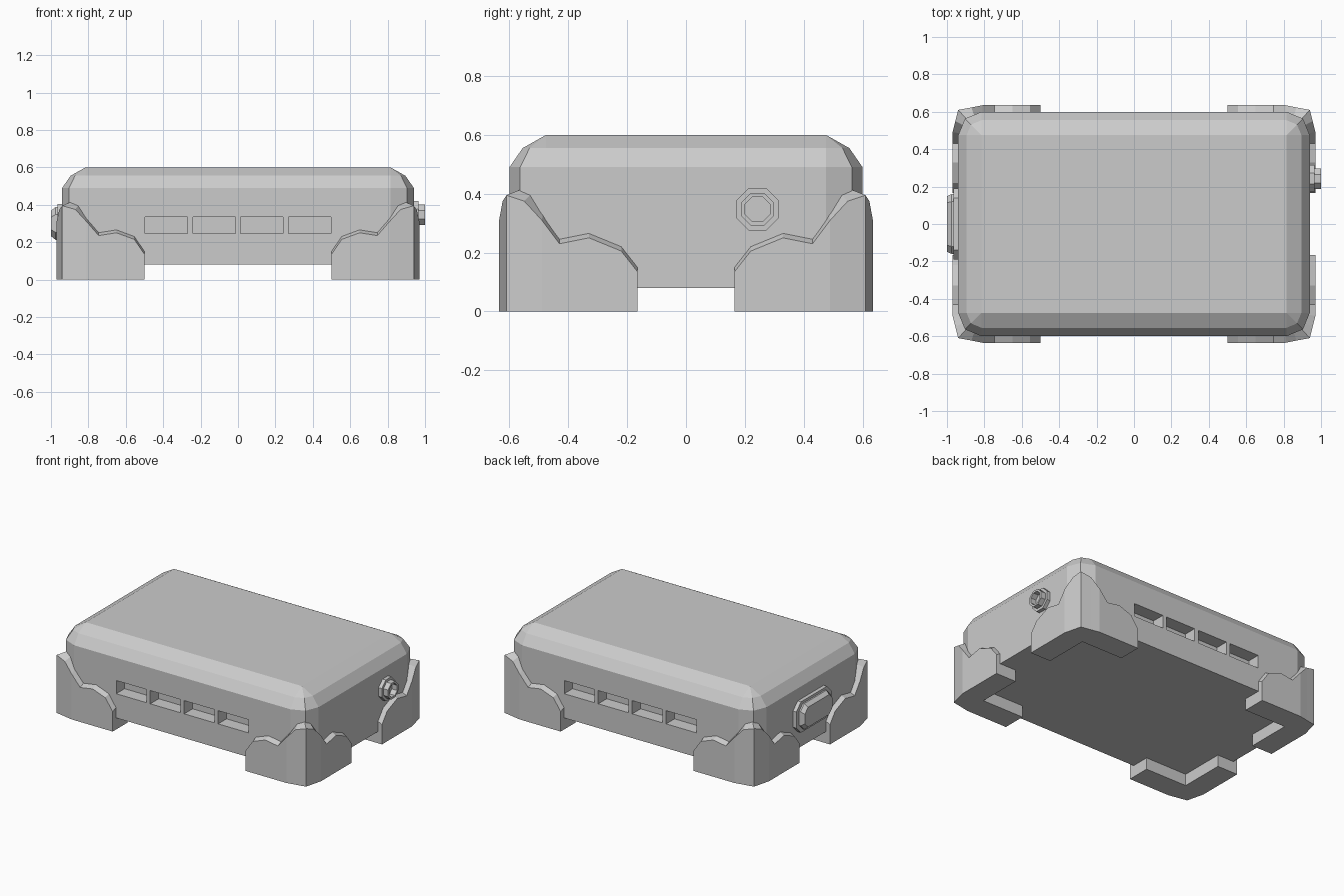
import bpy, bmesh, math
from mathutils import Vector

if "Cube" in bpy.data.objects:
    bpy.data.objects.remove(bpy.data.objects["Cube"])

grey = bpy.data.materials.new("plain grey")
grey.use_nodes = True
grey.diffuse_color = (0.6, 0.6, 0.6, 1)
grey.node_tree.nodes["Principled BSDF"].inputs["Base Color"].default_value = (0.6, 0.6, 0.6, 1)


def loft(name, rings):
    """Skin a row of closed rings and cap both ends."""
    bm = bmesh.new()
    rows = [[bm.verts.new(p) for p in ring] for ring in rings]
    n = len(rows[0])
    for a, b in zip(rows, rows[1:]):
        for i in range(n):
            j = (i + 1) % n
            bm.faces.new((a[i], a[j], b[j], b[i]))
    bm.faces.new(rows[0])
    bm.faces.new(rows[-1])
    bmesh.ops.remove_doubles(bm, verts=bm.verts, dist=0.0005)
    bmesh.ops.recalc_face_normals(bm, faces=bm.faces)
    mesh = bpy.data.meshes.new(name)
    bm.to_mesh(mesh)
    bm.free()
    mesh.materials.append(grey)
    obj = bpy.data.objects.new(name, mesh)
    bpy.context.collection.objects.link(obj)
    return obj


# Body: rounded box whose corners close to a point at the lid
CORE = Vector((0.815, 0.475))


def body_ring(z, radius):
    ring = []
    for k, (sx, sy) in enumerate(((1, 1), (-1, 1), (-1, -1), (1, -1))):
        for step in range(3):
            a = math.pi / 2 * (k + step / 2)
            ring.append((sx * CORE.x + radius * math.cos(a),
                         sy * CORE.y + radius * math.sin(a), z))
    return ring


body = loft("body", [body_ring(z, r) for z, r in
                     ((0.08, 0.125), (0.49, 0.125), (0.555, 0.08), (0.6, 0))])

# Vents: four recesses in the front and back walls
bm = bmesh.new()
for side in (-1, 1):
    for i in range(4):
        made = bmesh.ops.create_cube(bm, size=1)["verts"]
        bmesh.ops.scale(bm, verts=made, vec=(0.227, 0.2, 0.09))
        bmesh.ops.translate(bm, verts=made, vec=((i - 1.5) * 0.256, side * 0.61, 0.29))
mesh = bpy.data.meshes.new("vent_cutter")
bm.to_mesh(mesh)
bm.free()
mesh.materials.append(grey)
cutter = bpy.data.objects.new("vent_cutter", mesh)
bpy.context.collection.objects.link(cutter)
cutter.hide_render = True
cut = body.modifiers.new("vents", "BOOLEAN")
cut.operation = "DIFFERENCE"
cut.solver = "EXACT"
cut.object = cutter
bpy.context.view_layer.objects.active = body
bpy.ops.object.modifier_apply(modifier=cut.name)
bpy.data.objects.remove(cutter)

# Corner feet: stepped outline followed around one corner, then mirrored
outline = [(0.5, -0.635, 0.135), (0.555, -0.635, 0.215), (0.65, -0.635, 0.25),
           (0.745, -0.635, 0.235), (0.81, -0.635, 0.31), (0.87, -0.623, 0.375),
           (0.94, -0.61, 0.395), (0.955, -0.55, 0.375), (0.97, -0.49, 0.31),
           (0.97, -0.43, 0.23), (0.97, -0.33, 0.25), (0.97, -0.22, 0.205),
           (0.97, -0.165, 0.135)]
sections = []
for x, y, z in outline:
    core = Vector((min(x, CORE.x), max(y, -CORE.y)))
    contact = core + (Vector((x, y)) - core).normalized() * 0.115
    sections.append([(x, y, 0), (x, y, z), (*contact, z + 0.02),
                     (*core, 0.12), (*core, 0)])
feet = loft("corner_feet", sections)
mirror = feet.modifiers.new("mirror", "MIRROR")
mirror.use_axis = (True, True, False)


# Side fittings: octagonal rings stacked along x
def octagon(x, y, z, half_y, half_z, chamfer):
    corners = []
    for sy, sz in ((1, 1), (-1, 1), (-1, -1), (1, -1)):
        a = (x, y + sy * half_y, z + sz * (half_z - chamfer))
        b = (x, y + sy * (half_y - chamfer), z + sz * half_z)
        corners += [a, b] if sy * sz > 0 else [b, a]
    return corners


# Round socket on the left wall
loft("round_socket", [octagon(x, 0.243, 0.347, r, r, r * 0.586) for x, r in
                      ((0.92, 0.072), (0.965, 0.072), (0.965, 0.055),
                       (1.0, 0.055), (1.0, 0.042), (0.96, 0.042))])

# Long latch on the right wall
loft("latch_plate", [octagon(x, 0, 0.3, 0.19, 0.105, 0.05) for x in (-0.92, -0.965)])
loft("latch_block", [octagon(-0.95, 0, 0.3, 0.16, 0.088, 0.04),
                     octagon(-0.975, 0, 0.3, 0.16, 0.088, 0.04),
                     octagon(-1.0, 0, 0.3, 0.148, 0.068, 0.035)])
